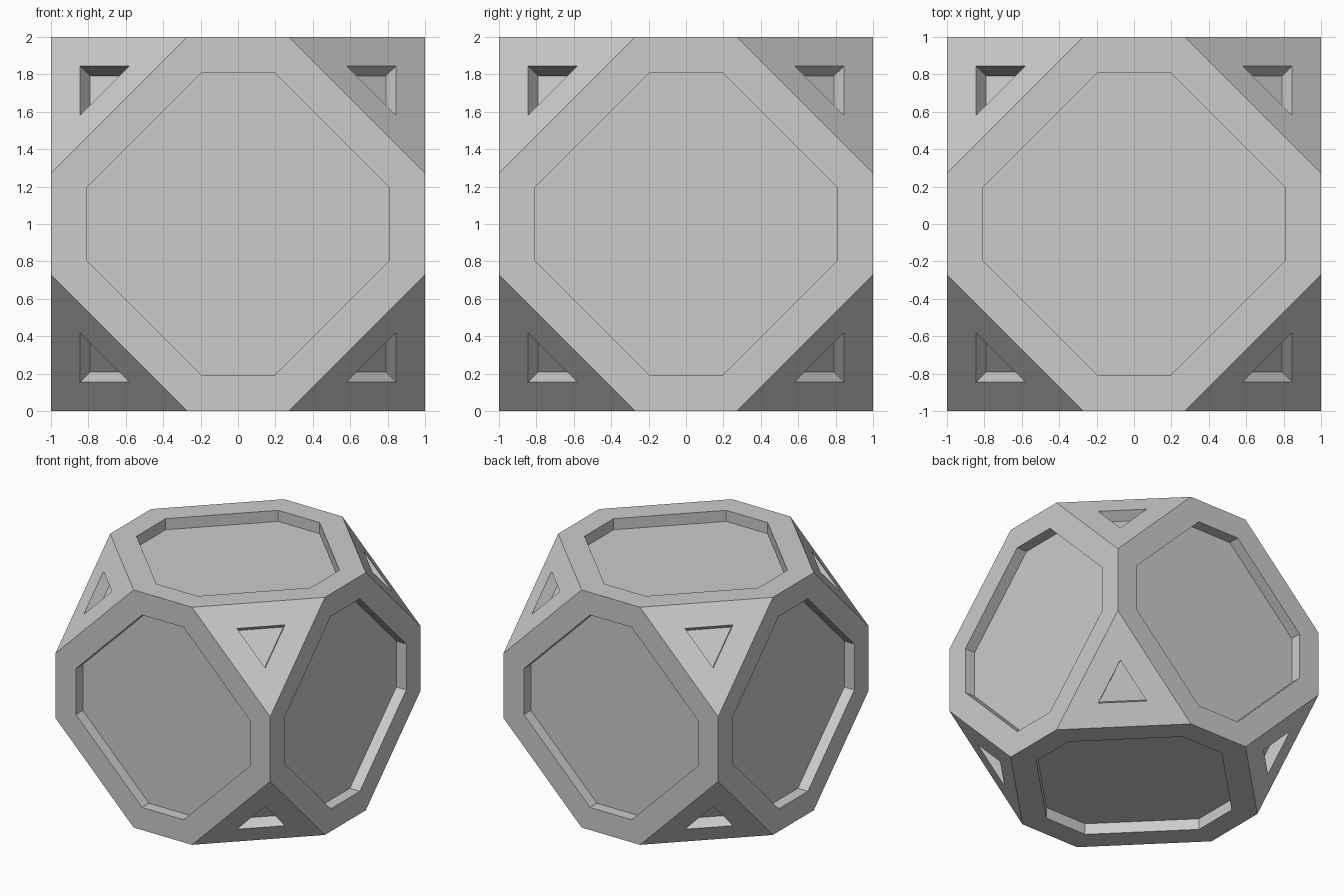
import bpy, bmesh
from itertools import permutations, product
from mathutils import Vector

if "Cube" in bpy.data.objects:
    bpy.data.objects.remove(bpy.data.objects["Cube"])

HALF = 1.0      # half the cube's side
FLAT = 0.272    # half the length of each remaining cube edge
BORDER = 0.19   # rim width around each recess
DEPTH = 0.093   # recess depth

bm = bmesh.new()

# Truncated cube: hull of the two end points of each shortened cube edge
points = {p for s in product((-1, 1), repeat=3)
          for p in permutations((s[0] * HALF, s[1] * HALF, s[2] * FLAT))}
for p in sorted(points):
    bm.verts.new(Vector(p) + Vector((0, 0, HALF)))
bmesh.ops.convex_hull(bm, input=bm.verts[:])
bmesh.ops.dissolve_limit(bm, angle_limit=0.02, verts=bm.verts[:], edges=bm.edges[:])
bmesh.ops.recalc_face_normals(bm, faces=bm.faces[:])

# Straight-walled recess in every octagon and corner triangle
panels = bm.faces[:]
bmesh.ops.inset_individual(bm, faces=panels, thickness=BORDER, use_even_offset=True)
floors = bmesh.ops.extrude_discrete_faces(bm, faces=panels)["faces"]
for f in floors:
    f.normal_update()
    bmesh.ops.translate(bm, verts=f.verts[:], vec=-f.normal * DEPTH)
bmesh.ops.recalc_face_normals(bm, faces=bm.faces[:])

mesh = bpy.data.meshes.new("truncated_cube")
bm.to_mesh(mesh)
bm.free()
bpy.context.collection.objects.link(bpy.data.objects.new("truncated_cube", mesh))
